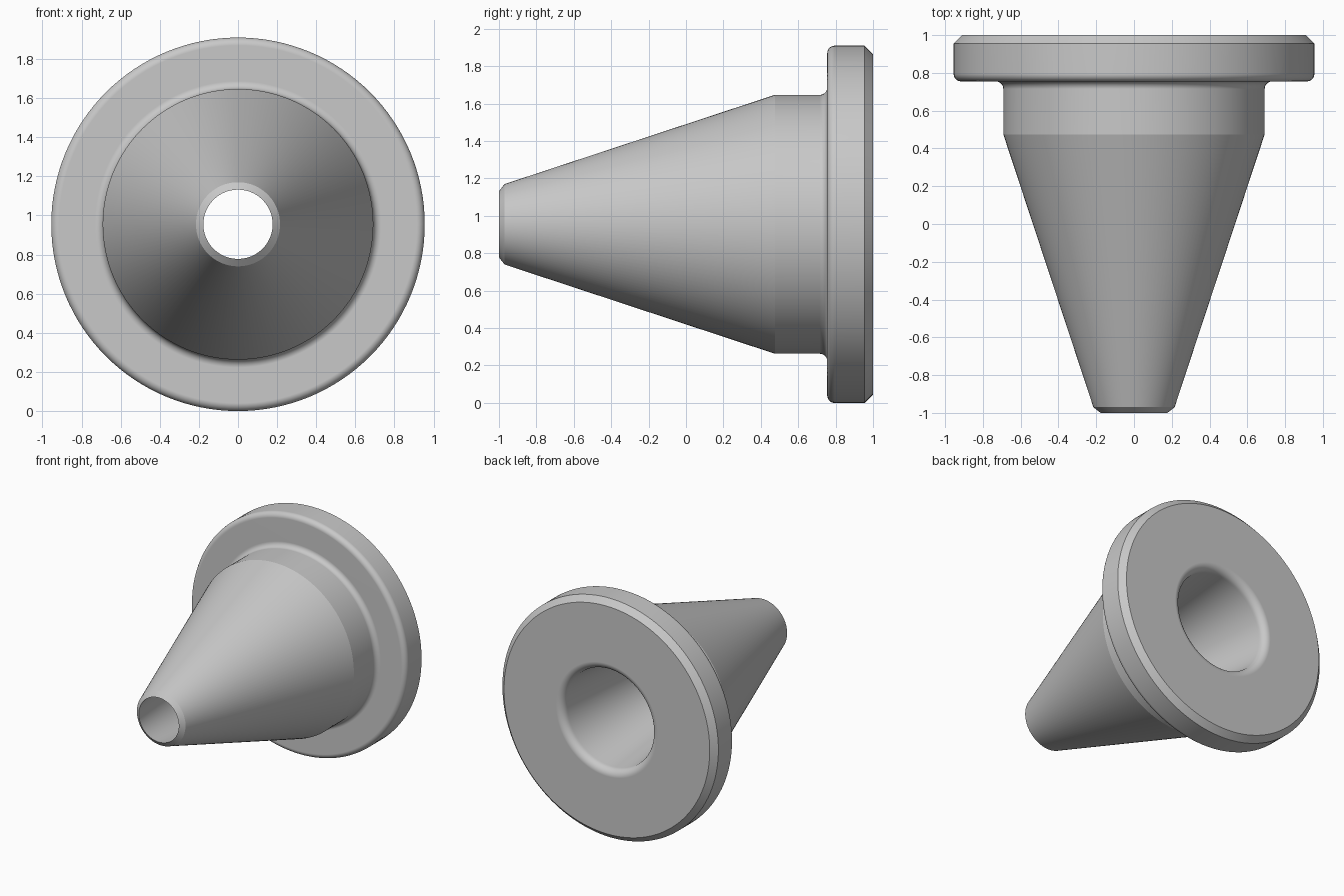
import bpy
import bmesh
from math import cos, sin, radians, tau

cube = bpy.data.objects.get("Cube")
if cube:
    bpy.data.objects.remove(cube, do_unlink=True)

SEGMENTS = 128
FLANGE_R = 0.955


def arc(y, r, radius, start, end, steps=8):
    """Points of a fillet in the (y, radius) plane; angles in degrees."""
    angles = [radians(start + (end - start) * i / steps) for i in range(steps + 1)]
    return [(y + radius * cos(a), r + radius * sin(a)) for a in angles]


def lathe(name, profile, material):
    """Revolve a closed (y, radius) profile around the y axis."""
    bm = bmesh.new()
    rings = []
    for i in range(SEGMENTS):
        a = tau * i / SEGMENTS
        rings.append([bm.verts.new((r * sin(a), y, r * cos(a))) for y, r in profile])
    n = len(profile)
    for i, ring in enumerate(rings):
        following = rings[(i + 1) % SEGMENTS]
        for j in range(n):
            k = (j + 1) % n
            bm.faces.new((ring[j], ring[k], following[k], following[j]))
    bmesh.ops.recalc_face_normals(bm, faces=bm.faces)
    mesh = bpy.data.meshes.new(name)
    bm.to_mesh(mesh)
    bm.free()
    mesh.materials.append(material)
    obj = bpy.data.objects.new(name, mesh)
    bpy.context.collection.objects.link(obj)
    return obj


# Single grey material
grey = bpy.data.materials.new("light_grey")
grey.use_nodes = True
colour = (0.58, 0.58, 0.58, 1.0)
grey.diffuse_color = colour
grey.node_tree.nodes["Principled BSDF"].inputs["Base Color"].default_value = colour

# Tip chamfer, cone and collar
profile = [(-1.0, 0.177), (-0.97, 0.215), (0.475, 0.692)]
# Concave fillet where the collar meets the flange
profile += arc(0.715, 0.732, 0.04, -90, 0)
# Rounded front edge of the flange, chamfered back edge
profile += arc(0.795, FLANGE_R - 0.04, 0.04, 180, 90)
profile += [(0.955, FLANGE_R), (1.0, FLANGE_R - 0.045)]
# Rounded mouth of the tapered bore, which closes back at the tip
profile += arc(0.94, 0.45, 0.06, 0, -90)

nozzle = lathe("flanged_cone_nozzle", profile, grey)
nozzle.location.z = FLANGE_R

# Smooth shading with crisp cone and chamfer edges
bpy.ops.object.select_all(action="DESELECT")
nozzle.select_set(True)
bpy.context.view_layer.objects.active = nozzle
bpy.ops.object.shade_smooth_by_angle(angle=radians(15))
weighted = nozzle.modifiers.new("flat_face_normals", "WEIGHTED_NORMAL")
weighted.keep_sharp = True
